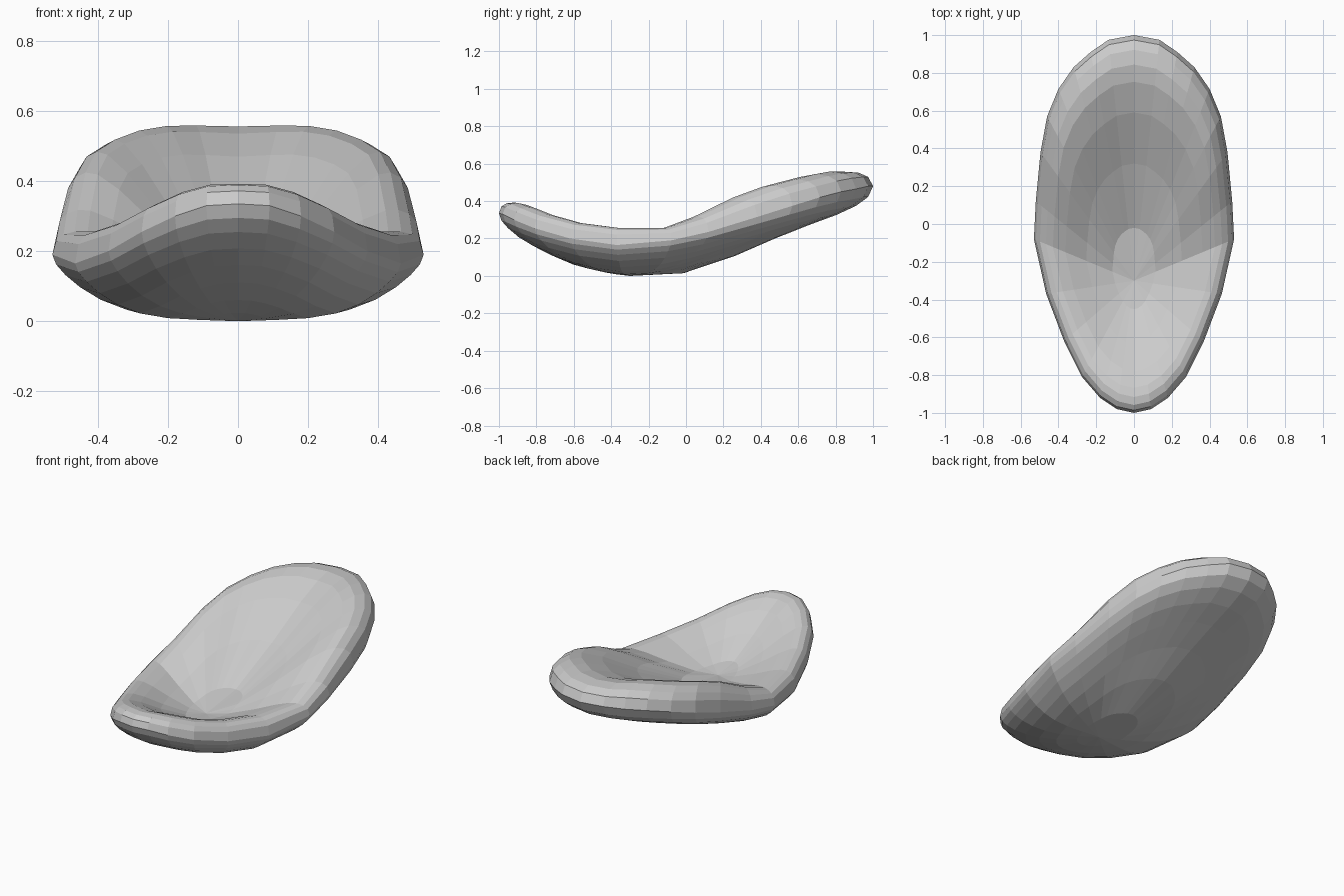
import bpy, bmesh

if "Cube" in bpy.data.objects:
    bpy.data.objects.remove(bpy.data.objects["Cube"])

# Half outline of the rim, front to back: x, y, mid-rim height, crest height
RIM = [(0, -1, .335, .392), (.09, -.98, .33, .388), (.18, -.92, .30, .365),
       (.275, -.81, .255, .325), (.37, -.62, .20, .278), (.465, -.37, .165, .25),
       (.53, -.08, .19, .25), (.52, .12, .235, .31), (.495, .38, .315, .415),
       (.46, .57, .375, .475), (.40, .715, .42, .51), (.32, .83, .45, .538),
       (.23, .91, .465, .553), (.135, .975, .48, .556), (0, 1, .48, .556)]
POLE_Y, DISH_Z = -.3, .145

# Rings of the shallow dish: distance from pole, share of crest height at ends, sides
TOP = [(.215, .09, .12), (.477, .45, .52), (.685, .79, .9),
       (.81, .95, 1.06), (.88, 1, 1.06)]
# Rings rolling over the rim: distance from pole, share from mid-rim to crest
ROLL = [(.94, .95), (.98, .65), (1, 0)]
# Rounded underside: distance from pole, share of rim height to back, front, side
UNDER = [(.98, .88, .88, .85), (.93, .78, .76, .68), (.85, .68, .62, .48),
         (.74, .57, .48, .28), (.6, .42, .33, .13), (.43, .22, .18, .05),
         (.22, .03, .07, .02)]

outline = RIM + [(-x, y, m, t) for x, y, m, t in RIM[-2:0:-1]]
n = len(outline)
bm = bmesh.new()


def ring(scale, height):
    return [bm.verts.new((p[0] * scale, POLE_Y + (p[1] - POLE_Y) * scale, height(p)))
            for p in outline]


def sideness(p):
    dx, dy = p[0], p[1] - POLE_Y
    return dx * dx / (dx * dx + dy * dy)


def dish_height(p, end, flank):
    return DISH_Z + (p[3] - DISH_Z) * (end + (flank - end) * sideness(p) ** .5)


def under_height(p, back, front, flank):
    end = back if p[1] > POLE_Y else front
    return p[2] * (end + (flank - end) * sideness(p))


# Dish, rolled rim and underside as nested rings
rings = [ring(s, lambda p: dish_height(p, *f)) for s, *f in TOP]
rings += [ring(s, lambda p: p[2] + (p[3] - p[2]) * f) for s, f in ROLL]
rings += [ring(s, lambda p: under_height(p, *f)) for s, *f in UNDER]

for a, b in zip(rings, rings[1:]):
    for i in range(n):
        j = (i + 1) % n
        bm.faces.new((a[i], b[i], b[j], a[j]))

# Close both poles with fans
for loop, z in ((rings[0], DISH_Z), (rings[-1], 0)):
    pole = bm.verts.new((0, POLE_Y, z))
    for i in range(n):
        bm.faces.new((loop[i], loop[(i + 1) % n], pole))
bmesh.ops.recalc_face_normals(bm, faces=bm.faces)

mesh = bpy.data.meshes.new("dished_shell")
bm.to_mesh(mesh)
bm.free()
bpy.context.collection.objects.link(bpy.data.objects.new("dished_shell", mesh))
